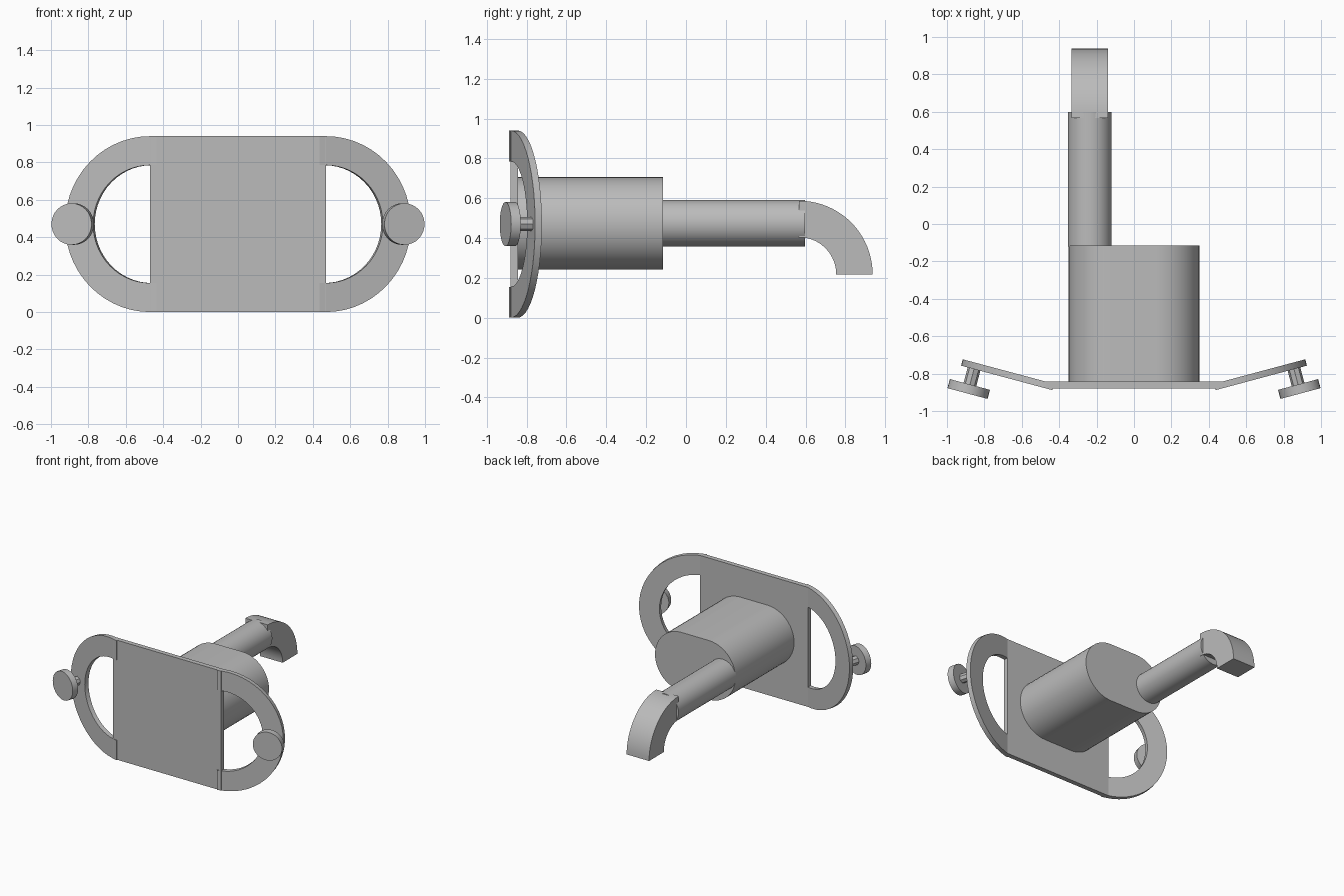
import bpy, bmesh
from math import sin, cos, pi, radians
from mathutils import Matrix, Vector

cube = bpy.data.objects.get("Cube")
if cube:
    bpy.data.objects.remove(cube, do_unlink=True)

grey = bpy.data.materials.new("plain_grey")
grey.use_nodes = True
colour = (0.5, 0.5, 0.5, 1)
grey.diffuse_color = colour
grey.node_tree.nodes["Principled BSDF"].inputs["Base Color"].default_value = colour


def arc(cx, cz, r, start, end, steps):
    """Points on an arc in the local XZ plane, angles in degrees."""
    angles = [radians(start + (end - start) * i / steps) for i in range(steps + 1)]
    return [(cx + r * cos(a), cz + r * sin(a)) for a in angles]


def circle(cx, cz, r, sides):
    return arc(cx, cz, r, 0, 360, sides)[:-1]


def prism(name, outline, y0, y1, matrix=Matrix()):
    """Extrude an XZ outline from y0 to y1, then place it with a matrix."""
    bm = bmesh.new()
    face = bm.faces.new([bm.verts.new((x, y0, z)) for x, z in outline])
    grown = bmesh.ops.extrude_face_region(bm, geom=[face])["geom"]
    verts = [v for v in grown if isinstance(v, bmesh.types.BMVert)]
    bmesh.ops.translate(bm, verts=verts, vec=(0, y1 - y0, 0))
    bm.transform(matrix)
    bmesh.ops.recalc_face_normals(bm, faces=bm.faces)
    mesh = bpy.data.meshes.new(name)
    bm.to_mesh(mesh)
    bm.free()
    mesh.materials.append(grey)
    obj = bpy.data.objects.new(name, mesh)
    bpy.context.collection.objects.link(obj)
    bpy.ops.object.select_all(action="DESELECT")
    obj.select_set(True)
    bpy.context.view_layer.objects.active = obj
    bpy.ops.object.shade_smooth_by_angle(angle=radians(30))
    return obj


MID = 0.47      # height of the centre line
OUTER = 0.47    # ring radii
INNER = 0.315
NECK = 0.035    # straight part of each ring next to the plate

# Flat front plate
prism("plate", [(-0.47, 0), (0.47, 0), (0.47, 2 * MID), (-0.47, 2 * MID)], -0.88, -0.843)

# Swept-back half rings with a knob on a stem, one on each side
ring = ([(0, -OUTER)] + arc(NECK, 0, OUTER, -90, 90, 28) + [(0, OUTER), (0, INNER)]
        + arc(NECK, 0, INNER, 90, -90, 28) + [(0, -INNER)])
hinge = Matrix.Translation((0.437, -0.888, MID)) @ Matrix.Rotation(radians(15), 4, "Z")
for side, sign in (("left", 1), ("right", -1)):
    place = Matrix.Diagonal((sign, 1, 1, 1)) @ hinge
    prism(side + "_ring", ring, 0, 0.035, place)
    prism(side + "_knob_stem", circle(0.433, 0, 0.035, 8), -0.09, 0.01, place)
    prism(side + "_knob", circle(0.433, 0, 0.111, 32), -0.135, -0.085, place)

# Rounded body behind the plate
body = arc(0.118, 0.474, 0.232, -90, 90, 24) + arc(-0.118, 0.474, 0.232, 90, 270, 24)
prism("body", body, -0.85, -0.115)

# Off-centre shaft
prism("shaft", circle(-0.237, 0.474, 0.117, 40), -0.12, 0.598)

# Square-section hook curving down from the shaft end
hook = arc(0.568, 0.218, 0.369, 0, 90, 20) + arc(0.568, 0.218, 0.186, 90, 0, 20)
turn = Matrix.Translation((-0.237, 0, 0)) @ Matrix.Rotation(radians(90), 4, "Z")
prism("hook", hook, -0.0975, 0.0975, turn)
